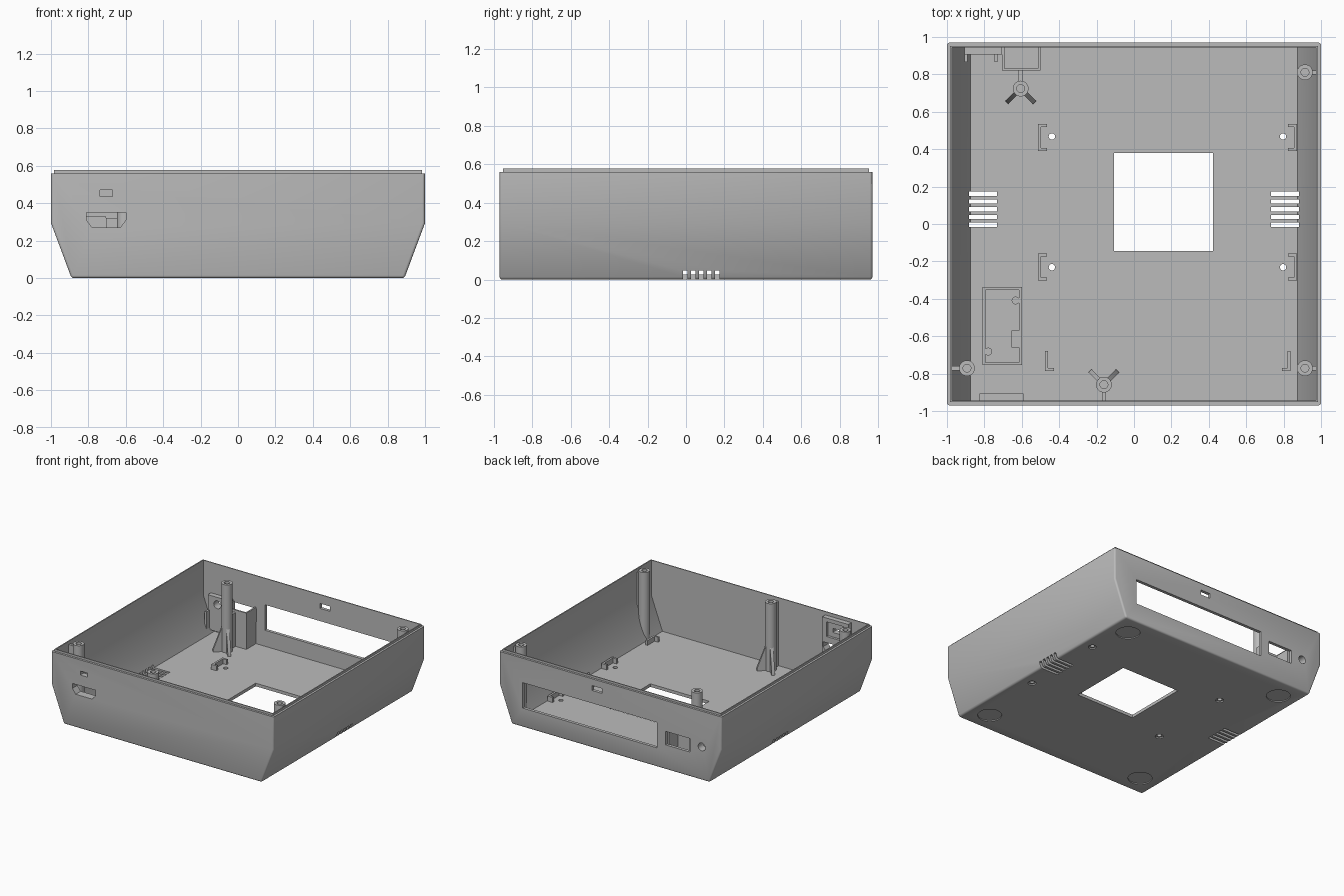
import bpy, bmesh, math
from mathutils import Matrix

if "Cube" in bpy.data.objects:
    bpy.data.objects.remove(bpy.data.objects["Cube"])

grey = bpy.data.materials.new("grey plastic")
grey.diffuse_color = (0.5, 0.5, 0.5, 1)
grey.use_nodes = True
grey.node_tree.nodes["Principled BSDF"].inputs["Base Color"].default_value = grey.diffuse_color

H, RIM, KINK, FLOOR = 0.577, 0.56, 0.294, 0.025
WALL_Y = 0.945


def finish(name, bm):
    bmesh.ops.recalc_face_normals(bm, faces=bm.faces)
    me = bpy.data.meshes.new(name)
    bm.to_mesh(me)
    bm.free()
    me.materials.append(grey)
    ob = bpy.data.objects.new(name, me)
    bpy.context.collection.objects.link(ob)
    return ob


def prism(name, pts, lo, hi, axis="Y", bevel=0):
    """Extrude a polygon: XZ points along Y, or XY points along Z."""
    bm = bmesh.new()
    put = (lambda p, t: (p[0], t, p[1])) if axis == "Y" else (lambda p, t: (p[0], p[1], t))
    a = [bm.verts.new(put(p, lo)) for p in pts]
    b = [bm.verts.new(put(p, hi)) for p in pts]
    bm.faces.new(a)
    bm.faces.new(b[::-1])
    n = len(pts)
    for i in range(n):
        bm.faces.new((a[i], b[i], b[(i + 1) % n], a[(i + 1) % n]))
    bmesh.ops.recalc_face_normals(bm, faces=bm.faces)
    if bevel:
        edges = [e for e in bm.edges if e.calc_face_angle() > 0.5
                 and min(v.co.z for v in e.verts) < RIM - 0.01]
        bmesh.ops.bevel(bm, geom=edges, offset=bevel, segments=3, profile=0.5, affect='EDGES')
    return finish(name, bm)


def box(name, x0, x1, y0, y1, z0, z1):
    return prism(name, [(x0, y0), (x1, y0), (x1, y1), (x0, y1)], z0, z1, "Z")


def cyl(name, x, y, r, z0, z1, axis="Z", n=32):
    """Cylinder along Z; for axis Y the x, y arguments mean x, z."""
    pts = [(x + r * math.cos(2 * math.pi * i / n), y + r * math.sin(2 * math.pi * i / n))
           for i in range(n)]
    return prism(name, pts, z0, z1, axis)


def boolean(ob, tool, op='DIFFERENCE', keep=False):
    m = ob.modifiers.new("bool", 'BOOLEAN')
    m.operation, m.object, m.solver = op, tool, 'EXACT'
    dg = bpy.context.evaluated_depsgraph_get()
    me = bpy.data.meshes.new_from_object(ob.evaluated_get(dg))
    ob.modifiers.clear()
    ob.data = me
    if not keep:
        bpy.data.objects.remove(tool)
    return ob


def hull(name, d, z0, z1, half_y, bevel=0):
    """Tub profile with sloping lower sides, inset by d."""
    b = 0.89 - d + 0.11 * z0 / KINK
    k = 1 - d
    pts = [(-b, z0), (b, z0), (k, KINK), (k, z1), (-k, z1), (-k, KINK)]
    return prism(name, pts, -half_y, half_y, "Y", bevel)


# Shell: outer tub, raised lip, hollow inside
shell = hull("shell", 0, 0, RIM, 0.97, 0.014)
boolean(shell, box("lip", -0.983, 0.983, -0.953, 0.953, 0.45, H), 'UNION')
boolean(shell, hull("hollow", 0.026, FLOOR, 0.8, WALL_Y))

# Floor window, vents, screw holes and foot recesses
boolean(shell, box("cut", -0.107, 0.422, -0.145, 0.379, -0.1, 0.1))
for s in (-1, 1):
    for i in range(5):
        y = -0.004 + 0.0415 * i
        x0, x1 = sorted((s * 0.733, s * 1.1))
        boolean(shell, box("cut", x0, x1, y - 0.011, y + 0.011, -0.1, 0.046))
    for y in (-0.8, 0.8):
        boolean(shell, cyl("cut", s * 0.73, y, 0.09, -0.1, 0.008))
for x in (-0.439, 0.797):
    for y in (-0.231, 0.468):
        boolean(shell, cyl("cut", x, y, 0.017, -0.1, 0.1))
        boolean(shell, cyl("cut", x, y, 0.03, -0.1, 0.01))

# Back wall openings: display window, button slot, socket, round jack
boolean(shell, box("cut", -0.42, 0.79, 0.9, 1.1, 0.155, 0.362))
boolean(shell, box("cut", 0.075, 0.165, 0.9, 1.1, 0.465, 0.505))
boolean(shell, box("cut", -0.715, -0.495, 0.9, 1.1, 0.2, 0.31))
boolean(shell, cyl("cut", -0.82, 0.27, 0.032, 0.9, 1.1, "Y"))


def port_cutter():
    pts = [(-0.81, 0.35), (-0.81, 0.31), (-0.78, 0.27), (-0.63, 0.27), (-0.6, 0.31), (-0.6, 0.35)]
    return prism("cut", pts, -1.1, -0.8, "Y")


def small_port_cutter():
    return box("cut", -0.738, -0.672, -1.1, -0.8, 0.437, 0.47)


# Front wall ports and the holder block behind them
holder = box("port_holder", -0.825, -0.59, -0.95, -0.905, 0.23, 0.55)
boolean(holder, box("cut", -0.78, -0.63, -0.925, -0.8, 0.4, 0.52))
for ob in (shell, holder):
    boolean(ob, port_cutter())
    boolean(ob, small_port_cutter())

# Screw posts standing on the floor or running into the sloping walls
trim = hull("trim_helper", 0.012, 0.012, 0.7, 0.96)
trim.hide_render = True
parts = [shell, holder]


def post(name, x, y):
    ob = cyl(name, x, y, 0.042, 0.013, H)
    boolean(ob, trim, 'INTERSECT', keep=True)
    boolean(ob, cyl("cut", x, y, 0.021, 0.4, 0.7))
    parts.append(ob)


def fin(name, x, y, deg):
    """Sloping triangular rib at the foot of a post."""
    ob = prism(name, [(0.03, 0.02), (0.105, 0.02), (0.105, 0.045), (0.04, 0.22), (0.03, 0.22)],
               -0.012, 0.012)
    ob.data.transform(Matrix.Translation((x, y, 0)) @ Matrix.Rotation(math.radians(deg), 4, 'Z'))
    parts.append(ob)


for name, x, y in (("front_left_post", -0.893, -0.771), ("front_right_post", 0.914, -0.771),
                   ("back_right_post", 0.914, 0.811)):
    post(name, x, y)
    s = 1 if x > 0 else -1
    x0, x1 = sorted((x + s * 0.038, s * 0.98))
    web = box(name + "_web", x0, x1, y - 0.011, y + 0.011, 0.05, 0.55)
    parts.append(boolean(web, trim, 'INTERSECT', keep=True))

post("back_post", -0.606, 0.724)
post("front_post", -0.161, -0.859)
for a in (225, 315):
    fin("back_post_fin", -0.606, 0.724, a)
    fin("front_post_fin", -0.161, -0.859, a - 180)
parts.append(box("back_post_web", -0.617, -0.595, 0.762, 0.825, 0.02, 0.3))
parts.append(box("front_post_web", -0.172, -0.15, -0.95, -0.897, 0.02, 0.55))
bpy.data.objects.remove(trim)

# Socket housing and jack plate inside the back wall
housing = box("socket_housing", -0.705, -0.5, 0.82, 0.95, 0.02, 0.32)
boolean(housing, box("cut", -0.693, -0.512, 0.832, 1.0, 0.05, 0.4))
plate = box("jack_plate", -0.905, -0.705, 0.905, 0.95, 0.05, 0.33)
boolean(plate, cyl("cut", -0.82, 0.27, 0.032, 0.8, 1.1, "Y"))
parts += [housing, plate]
for x in (-0.905, -0.745):
    parts.append(box("jack_tab", x, x + 0.016, 0.865, 0.91, 0.05, 0.21))


# Board brackets on the floor: C shapes, and L shapes near the front
def bracket(name, x, s, y0, y1, top):
    t, w = 0.016, 0.048
    pts = [(0, y0), (w, y0), (w, y0 + t), (t, y0 + t)]
    pts += [(t, y1 - t), (w, y1 - t), (w, y1), (0, y1)] if top else [(t, y1), (0, y1)]
    parts.append(prism(name, [(x + s * px, py) for px, py in pts], 0.02, 0.065, "Z"))


for x, s in ((-0.514, 1), (0.872, -1)):
    bracket("board_clip", x, s, 0.39, 0.535, True)
    bracket("board_clip", x, s, -0.301, -0.158, True)
for x, s in ((-0.477, 1), (0.838, -1)):
    bracket("board_corner", x, s, -0.787, -0.68, False)

# Small tray on the floor with two pegs and a stop
tray = box("tray", -0.81, -0.6, -0.755, -0.338, 0.02, 0.065)
boolean(tray, box("cut", -0.795, -0.615, -0.74, -0.353, 0.03, 0.2))
parts.append(tray)
parts.append(cyl("tray_peg", -0.633, -0.409, 0.021, 0.02, 0.07))
parts.append(cyl("tray_peg", -0.779, -0.682, 0.021, 0.02, 0.07))
parts.append(box("tray_stop", -0.655, -0.612, -0.66, -0.57, 0.02, 0.06))

# Smooth shading with sharp edges kept
bpy.ops.object.select_all(action='DESELECT')
for ob in parts:
    ob.select_set(True)
bpy.context.view_layer.objects.active = shell
bpy.ops.object.shade_smooth_by_angle(angle=math.radians(30))
